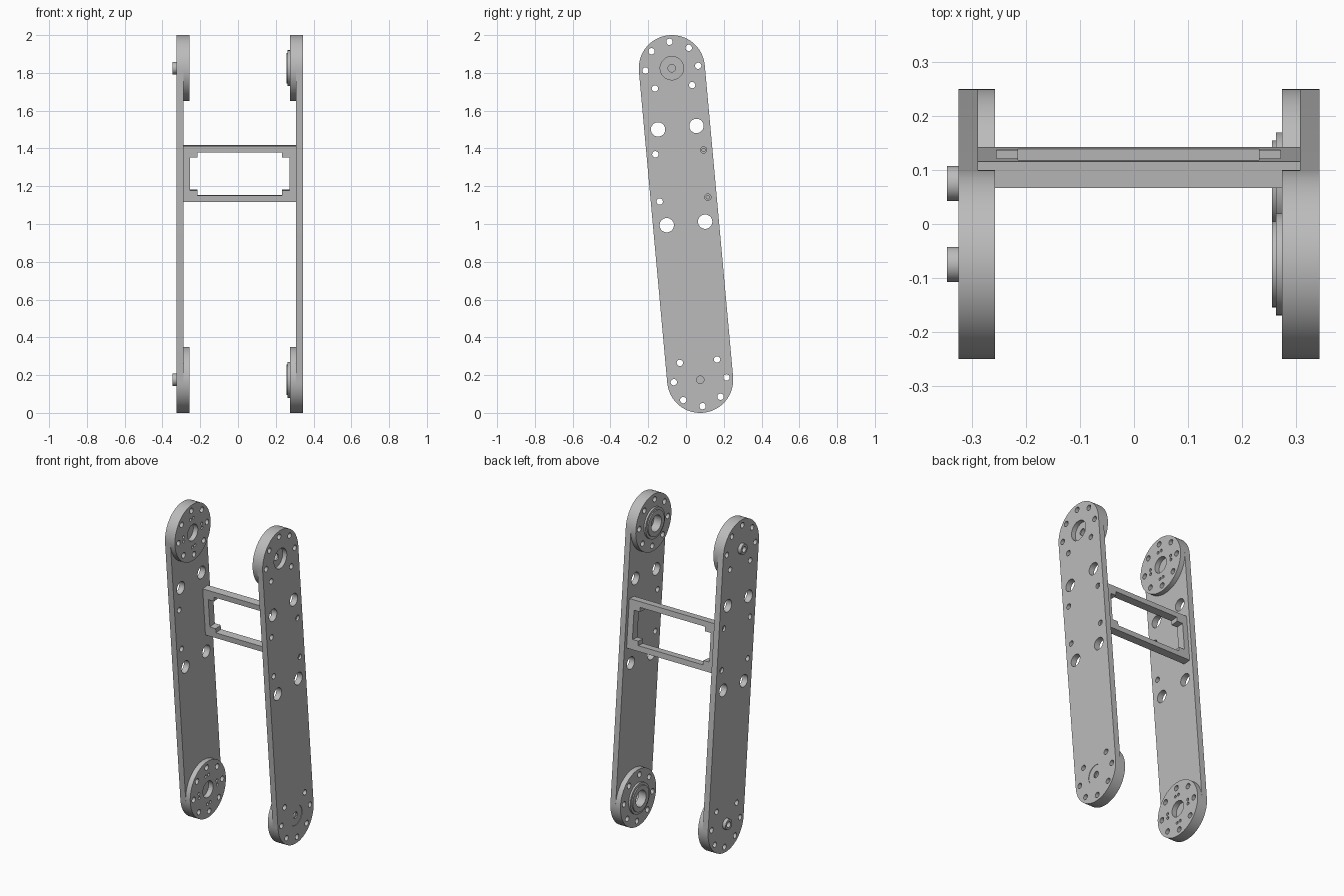
import bpy, bmesh
from math import sin, cos, pi, atan2, hypot
from mathutils import Matrix

if "Cube" in bpy.data.objects:
    bpy.data.objects.remove(bpy.data.objects["Cube"])

metal = bpy.data.materials.new("light_grey_metal")
metal.use_nodes = True
GREY = (0.5, 0.5, 0.5, 1)
metal.diffuse_color = GREY
metal.node_tree.nodes["Principled BSDF"].inputs["Base Color"].default_value = GREY

# The whole assembly leans back about x
LEAN = Matrix.Translation((0, 0, 1)) @ Matrix.Rotation(atan2(0.15, 1.65), 4, 'X')
SIDEWAYS = Matrix(((0, 0, 1, 0), (1, 0, 0, 0), (0, 1, 0, 0), (0, 0, 0, 1)))
FORWARD = Matrix.Rotation(pi / 2, 4, 'X')
END = hypot(0.15, 1.65) / 2
R = 0.175


def circle(r, c=(0, 0), n=32):
    return [(c[0] + r * cos(2 * pi * i / n), c[1] + r * sin(2 * pi * i / n)) for i in range(n)]


def ring_of(r, dist, c, angles):
    return [circle(r, (c[0] + dist * cos(a), c[1] + dist * sin(a)), 16) for a in angles]


def sheet(name, loops, lo, hi, axes=SIDEWAYS):
    """Extrude an outline with holes between lo and hi."""
    cu = bpy.data.curves.new(name, 'CURVE')
    cu.dimensions, cu.fill_mode, cu.extrude = '2D', 'BOTH', (hi - lo) / 2
    for loop in loops:
        sp = cu.splines.new('POLY')
        sp.points.add(len(loop) - 1)
        for p, (u, v) in zip(sp.points, loop):
            p.co = (u, v, 0, 1)
        sp.use_cyclic_u = True
    tmp = bpy.data.objects.new(name + "_outline", cu)
    mesh = bpy.data.meshes.new_from_object(tmp)
    bpy.data.objects.remove(tmp)
    bpy.data.curves.remove(cu)
    bm = bmesh.new()
    bm.from_mesh(mesh)
    bmesh.ops.remove_doubles(bm, verts=bm.verts, dist=0.00005)
    bmesh.ops.recalc_face_normals(bm, faces=bm.faces)
    bm.to_mesh(mesh)
    bm.free()
    mesh.transform(LEAN @ axes @ Matrix.Translation((0, 0, (lo + hi) / 2)))
    mesh.materials.clear()
    mesh.materials.append(metal)
    ob = bpy.data.objects.new(name, mesh)
    bpy.context.collection.objects.link(ob)
    bpy.ops.object.select_all(action='DESELECT')
    ob.select_set(True)
    bpy.context.view_layer.objects.active = ob
    bpy.ops.object.shade_smooth_by_angle(angle=0.6)
    return ob


# Side plate outline and its shared holes
arc = [pi * i / 32 for i in range(33)]
stadium = [(R * cos(a), END + R * sin(a)) for a in arc]
stadium += [(-R * cos(a), -END - R * sin(a)) for a in arc]
SCREW_Z = (0.131, 0.382)
plate_holes = [circle(0.038, (s * 0.102, z)) for s in (-1, 1) for z in (0.003, 0.512)]
plate_holes += [circle(0.017, (s * 0.128, z), 16) for s in (-1, 1) for z in SCREW_Z]
for s in (-1, 1):
    plate_holes += ring_of(0.017, 0.14, (0, s * END),
                           [s * pi / 2 + k * pi / 4 for k in range(8) if k != 4])

bores = [circle(0.062, (0, s * END)) for s in (-1, 1)]
sheet("right_side_plate", [stadium] + plate_holes, -0.326, -0.289)
sheet("left_side_plate", [stadium] + plate_holes + bores, 0.308, 0.344)

# Hubs at both ends of each plate
for s, end in ((1, "upper"), (-1, "lower")):
    c = (0, s * END)
    bolts = ring_of(0.017, 0.14, c, [k * pi / 4 for k in range(8)])
    pairs = ring_of(0.009, 0.09, c, [k * pi / 2 + d for k in range(4) for d in (-0.15, 0.15)])
    bore = circle(0.05, c)
    sheet("right_hub_disc_" + end, [circle(R, c, 64), bore] + bolts + pairs, -0.289, -0.258)
    sheet("right_hub_pin_" + end, [circle(0.0325, c), circle(0.018, c)], -0.347, -0.326)
    sheet("left_hub_disc_" + end, [circle(R, c, 64), bore] + bolts, 0.275, 0.308)
    sheet("left_bearing_flange_" + end, [circle(0.095, c, 48), bore], 0.263, 0.275)
    sheet("left_bearing_lip_" + end, [circle(0.08, c, 48), bore], 0.256, 0.263)
    face = 0.316 if s > 0 else 0.341
    sheet("left_hub_cap_" + end, [circle(0.062, c), circle(0.02, c)], face - 0.008, face)

# Screw collars sunk in the plates where the cross frame is fixed
for z in SCREW_Z:
    c = (0.128, z)
    for side, lo in (("right", -0.312), ("left", 0.308)):
        sheet(side + "_screw_collar", [circle(0.017, c, 16), circle(0.009, c, 16)], lo, lo + 0.022)

# Cross frame with a notched rectangular window
MID, X0, X1 = 0.2565, -0.255, 0.272
outer = [(-0.29, MID - 0.149), (0.308, MID - 0.149), (0.308, MID + 0.149), (-0.29, MID + 0.149)]
lower = [(X0, -0.088), (X0 + 0.04, -0.088), (X0 + 0.04, -0.115),
         (X1 - 0.04, -0.115), (X1 - 0.04, -0.088), (X1, -0.088)]
window = [(x, MID + z) for x, z in lower] + [(x, MID - z) for x, z in reversed(lower)]
sheet("cross_frame", [outer, window], -0.153, -0.104, FORWARD)
